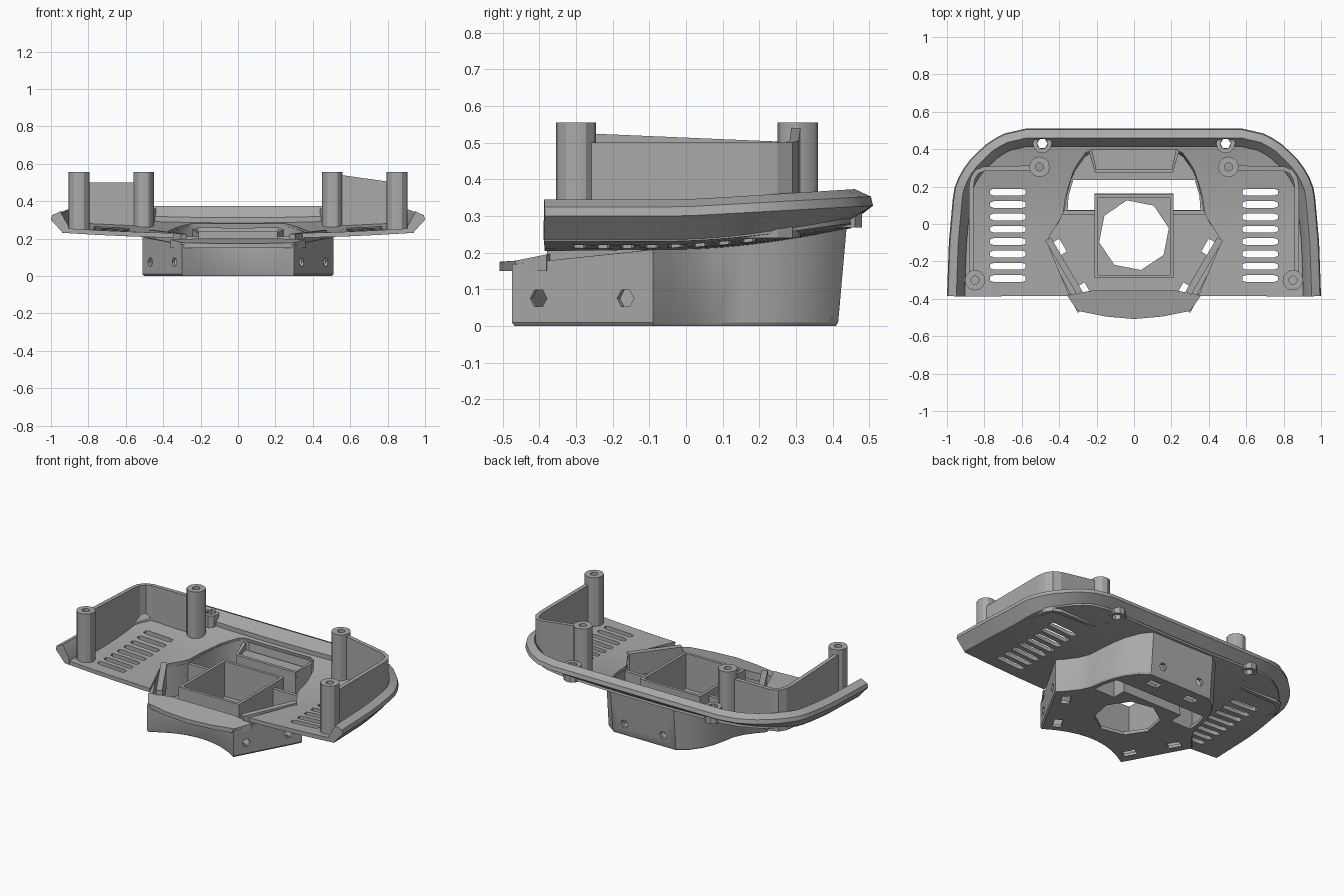
import bpy, bmesh, math
from mathutils import Vector, Matrix

if "Cube" in bpy.data.objects:
    bpy.data.objects.remove(bpy.data.objects["Cube"], do_unlink=True)

grey = bpy.data.materials.new("matte grey")
grey.use_nodes = True
grey.diffuse_color = (0.4, 0.4, 0.4, 1)
grey.node_tree.nodes["Principled BSDF"].inputs["Base Color"].default_value = (0.4, 0.4, 0.4, 1)


def add_mesh(name, verts, faces):
    mesh = bpy.data.meshes.new(name)
    mesh.from_pydata([tuple(v) for v in verts], [], faces)
    bm = bmesh.new()
    bm.from_mesh(mesh)
    bmesh.ops.recalc_face_normals(bm, faces=bm.faces)
    bm.to_mesh(mesh)
    bm.free()
    mesh.materials.append(grey)
    ob = bpy.data.objects.new(name, mesh)
    bpy.context.collection.objects.link(ob)
    return ob


def prism(name, outline, bottom, top):
    """Closed prism; top is a height or a function of x, y."""
    n = len(outline)
    hi = top if callable(top) else lambda x, y: top
    verts = [(x, y, bottom) for x, y in outline] + [(x, y, hi(x, y)) for x, y in outline]
    sides = [(i, (i + 1) % n, n + (i + 1) % n, n + i) for i in range(n)]
    return add_mesh(name, verts, [tuple(range(n))[::-1], tuple(range(n, 2 * n))] + sides)


def circle(cx, cy, r, n, turn=0.0):
    return [(cx + r * math.cos(turn + math.tau * i / n),
             cy + r * math.sin(turn + math.tau * i / n)) for i in range(n)]


def rect(x0, x1, y0, y1):
    return [(x0, y0), (x1, y0), (x1, y1), (x0, y1)]


def tube(name, outer, inner, z0, z1):
    n = len(outer)
    verts = [(x, y, z) for ring, z in ((outer, z0), (outer, z1), (inner, z1), (inner, z0)) for x, y in ring]
    faces = [(k * n + i, k * n + (i + 1) % n, (k + 1) % 4 * n + (i + 1) % n, (k + 1) % 4 * n + i)
             for k in range(4) for i in range(n)]
    return add_mesh(name, verts, faces)


def strip_wall(name, path, thick, low, tops):
    """Upright wall of given thickness along an open path."""
    pts = [Vector(p) for p in path]
    verts = []
    for i, p in enumerate(pts):
        d = (pts[min(i + 1, len(pts) - 1)] - pts[max(i - 1, 0)]).normalized()
        off = Vector((-d.y, d.x)) * thick / 2
        for q, z in ((p - off, low), (p + off, low), (p + off, tops[i]), (p - off, tops[i])):
            verts.append((q.x, q.y, z))
    last = len(verts) - 4
    faces = [(4 * i + k, 4 * i + (k + 1) % 4, 4 * i + 4 + (k + 1) % 4, 4 * i + 4 + k)
             for i in range(len(pts) - 1) for k in range(4)]
    return add_mesh(name, verts, faces + [(3, 2, 1, 0), (last, last + 1, last + 2, last + 3)])


def bake(ob, cutters):
    """Apply modifiers and cuts, then drop the cutters."""
    for c in cutters:
        m = ob.modifiers.new("cut", "BOOLEAN")
        m.operation, m.solver, m.object = "DIFFERENCE", "EXACT", c
    dg = bpy.context.evaluated_depsgraph_get()
    dg.update()
    ob.data = bpy.data.meshes.new_from_object(ob.evaluated_get(dg))
    ob.modifiers.clear()
    for c in cutters:
        bpy.data.objects.remove(c, do_unlink=True)


def smooth(ob):
    bpy.ops.object.select_all(action="DESELECT")
    ob.select_set(True)
    bpy.context.view_layer.objects.active = ob
    bpy.ops.object.shade_smooth_by_angle(angle=math.radians(30))


def resample(path, n):
    pts = [Vector(p) for p in path]
    lens = [(b - a).length for a, b in zip(pts, pts[1:])]
    out = []
    for i in range(n):
        s, k = sum(lens) * i / (n - 1), 0
        while k < len(lens) - 1 and s > lens[k]:
            s -= lens[k]
            k += 1
        out.append(pts[k].lerp(pts[k + 1], min(1, s / lens[k])))
    return out


def floor_z(x, y):
    return 0.2 + 0.22 * max(0, y + 0.1) ** 2 + 0.035 * x * x


def screw_cutters():
    return [prism("screw_cutter", circle(s * 0.49, 0.43, 0.028, 6), 0.1, 0.6) for s in (-1, 1)]


# Outline of the plate and the inward direction at each point
N = 30
outer = resample([(1, -0.385), (0.99, -0.1), (0.965, 0.18), (0.93, 0.27), (0.88, 0.34), (0.8, 0.42),
                  (0.71, 0.48), (0.58, 0.51), (0, 0.51)], N)
inner = resample([(0.345, -0.385), (0.47, -0.09), (0.38, 0.05), (0.365, 0.16), (0.32, 0.3), (0.25, 0.4),
                  (0, 0.4)], N)
inward = []
for i in range(N):
    d = (outer[min(i + 1, N - 1)] - outer[max(i - 1, 0)]).normalized()
    inward.append(Vector((-d.y, d.x)))

# Plate floor, from the central opening to the foot of the rim
verts = []
for a, b, w in zip(inner, outer, inward):
    for t in (0, 0.33, 0.66, 1):
        p = a.lerp(b + w * 0.06, t)
        verts.append((p.x, p.y, floor_z(p.x, p.y)))
plate = add_mesh("plate_floor", verts, [(4 * i + k, 4 * i + k + 1, 4 * i + 5 + k, 4 * i + 4 + k)
                                        for i in range(N - 1) for k in range(3)])
if sum(p.normal.z for p in plate.data.polygons) < 0:
    plate.data.flip_normals()
plate.modifiers.new("mirror", "MIRROR").use_clip = True
sol = plate.modifiers.new("thickness", "SOLIDIFY")
sol.thickness, sol.offset = 0.025, 1
cuts = screw_cutters()
for s in (-1, 1):
    for i in range(8):
        y = 0.17 - 0.066 * i
        slot = [(s * x, y + dy) for x, dy in ((0.58, -0.012), (0.6, -0.018), (0.75, -0.018), (0.77, -0.01),
                                              (0.77, 0.01), (0.75, 0.018), (0.6, 0.018), (0.58, 0.012))]
        cuts.append(prism("slot_cutter", slot, 0.1, 0.5))
bake(plate, cuts)
smooth(plate)

# Raised rim: a slab flaring outward with a narrow sloping top
verts = []
for b, w in zip(outer, inward):
    low, top = floor_z(b.x, b.y), 0.345 + 0.055 * max(0, b.y)
    for inset, z in ((0.06, low), (0, top - 0.045), (0.006, top - 0.02), (0.05, top), (0.095, low + 0.03), (0.095, low)):
        p = b + w * inset
        verts.append((p.x, p.y, z))
faces = [(6 * i + k, 6 * i + (k + 1) % 6, 6 * i + 6 + (k + 1) % 6, 6 * i + 6 + k)
         for i in range(N - 1) for k in range(6)]
rim = add_mesh("raised_rim", verts, faces + [tuple(range(6))])
rim.modifiers.new("mirror", "MIRROR").use_clip = True
bake(rim, screw_cutters())
smooth(rim)

# Posts, screw bosses and tall side walls
for s, side in ((-1, "right"), (1, "left")):
    for x, y, part in ((0.85, -0.3, "front_post"), (0.505, 0.305, "back_post")):
        post = tube(side + "_" + part, circle(s * x, y, 0.055, 12), circle(s * x, y, 0.022, 12),
                    floor_z(x, y) + 0.01, 0.555)
        smooth(post)
    tube(side + "_screw_boss", circle(s * 0.49, 0.43, 0.052, 10), circle(s * 0.49, 0.43, 0.028, 10), 0.268, 0.36)
    path = [(0.87, -0.27), (0.87, 0.2), (0.862, 0.245), (0.84, 0.28), (0.8, 0.295), (0.55, 0.3)]
    tops = [0.5, 0.5, 0.5, 0.5, 0.505, 0.54] if s > 0 else [0.525, 0.505, 0.503, 0.5, 0.5, 0.5]
    strip_wall(side + "_side_wall", [(s * x, y) for x, y in path], 0.025, 0.24, tops)

# Hub cup: flat screw faces, concave front, side walls bending in then out
ARC = 9
side_line = [(0.3, -0.475), (0.51, -0.09), (0.47, -0.045), (0.42, 0.02), (0.392, 0.08), (0.38, 0.15),
             (0.36, 0.23), (0.33, 0.3), (0.28, 0.37), (0.22, 0.415)]
front_arc = []
for i in range(1, ARC):
    u = i / ARC
    front_arc.append((-0.3 + 0.6 * u, -0.475 + 0.4 * u * (1 - u)))
hub_line = side_line + [(-x, y) for x, y in side_line[::-1]] + front_arc


def hub_top(y):
    return 0.168 if y < -0.3 else 0.168 + 0.04 * min(1, (y + 0.3) / 0.2) + 0.06 * max(0, y) / 0.42


n = len(hub_line)
verts = [(x * 0.985, y * 0.985, 0) for x, y in hub_line]
verts += [(x, y, 0.01) for x, y in hub_line]
verts += [(x, y + 0.055 * max(0, y), hub_top(y)) for x, y in hub_line]
faces = [tuple(range(n))[::-1]]
faces += [(r * n + i, r * n + (i + 1) % n, r * n + n + (i + 1) % n, r * n + n + i)
          for r in range(2) for i in range(n)]
hub = add_mesh("hub_cup", verts, faces)
if hub.data.polygons[0].normal.z > 0:
    hub.data.flip_normals()
sol = hub.modifiers.new("thickness", "SOLIDIFY")
sol.thickness, sol.offset = 0.022, -1
gap = [(0.212, 0.075), (0.355, 0.075), (0.35, 0.15), (0.325, 0.235)]
gap += [(-x, y) for x, y in gap[::-1]] + [(-0.212, 0.162), (0.212, 0.162)]
cuts = [prism("bore_cutter", circle(0, -0.06, 0.19, 8, 0.2), -0.05, 0.08),
        prism("gap_cutter", gap, -0.05, 0.06)]
for k in range(3):
    turn = Matrix.Translation((0, -0.05, 0)) @ Matrix.Rotation(math.radians(120 * k), 4, "Z")
    for x in (-0.135, 0.135):
        hole = prism("hole_cutter", circle(0, 0, 0.026, 6), -0.08, 0.08)
        hole.matrix_world = turn @ Matrix.Translation((x, 0.465, 0.075)) @ Matrix.Rotation(math.pi / 2, 4, "X")
        slot = prism("floor_slot_cutter", rect(x - 0.04, x + 0.04, 0.36, 0.41), -0.05, 0.05)
        slot.matrix_world = turn
        cuts += [hole, slot]
bake(hub, cuts)
smooth(hub)

# Square socket standing in the hub
tube("square_socket", rect(-0.21, 0.21, -0.29, 0.16), rect(-0.192, 0.192, -0.272, 0.142), 0.004, 0.24)

# Boxed ledge inside the back of the hub
prism("back_ledge", [(-0.21, 0.28), (0.21, 0.28), (0.235, 0.4), (-0.235, 0.4)], 0.19, 0.205)
strip_wall("back_guard", [(-0.235, 0.4), (-0.205, 0.285), (0.205, 0.285), (0.235, 0.4)], 0.02, 0.015,
           [0.25, 0.225, 0.225, 0.25])

# Socket braces, raised guards and front lip
for s, side in ((-1, "right"), (1, "left")):
    strip_wall(side + "_brace", [(s * 0.205, 0.06), (s * 0.385, 0.06)], 0.022, 0.012, [0.21, 0.21])
    strip_wall(side + "_guard", [(s * 0.46, -0.08), (s * 0.29, -0.37)], 0.035, 0.1, [0.245, 0.225])
lip = [(-0.36, -0.38), (-0.3, -0.465), (-0.15, -0.495), (0, -0.508), (0.15, -0.495), (0.3, -0.465),
       (0.36, -0.38), (0.22, -0.355), (-0.22, -0.355)]
prism("front_lip", lip, 0.15, lambda x, y: 0.175 + 0.2 * max(0, y + 0.48))
